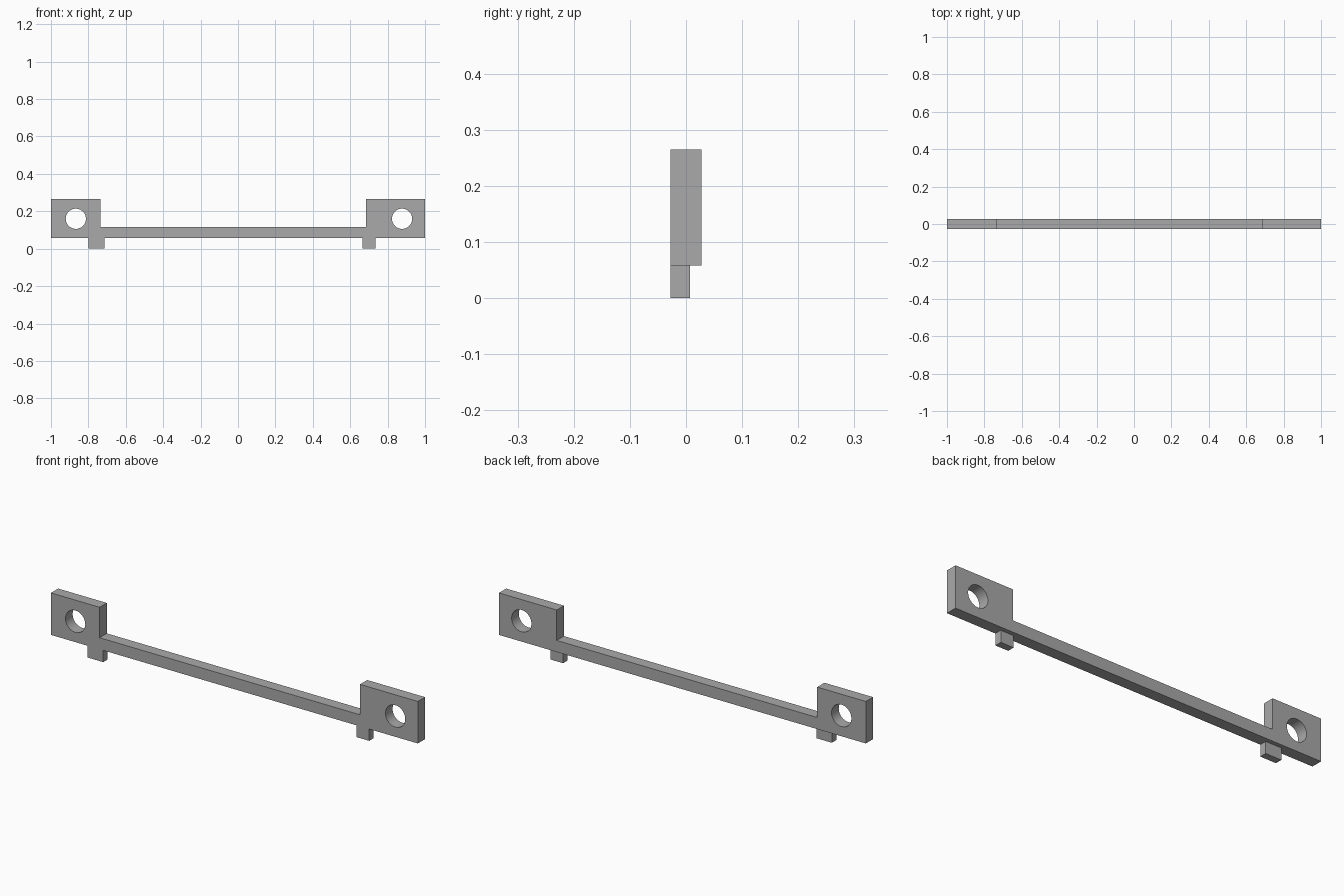
import bpy, bmesh
from math import cos, sin, tau, radians
from mathutils import Matrix

cube = bpy.data.objects.get("Cube")
if cube:
    bpy.data.objects.remove(cube, do_unlink=True)

grey = bpy.data.materials.new("plain grey")
grey.use_nodes = True
grey.diffuse_color = (0.4, 0.4, 0.4, 1)
grey.node_tree.nodes["Principled BSDF"].inputs["Base Color"].default_value = (0.4, 0.4, 0.4, 1)

BASE, BAR_TOP, TOP = 0.058, 0.115, 0.265
FRONT, BACK = -0.028, 0.028


def circle(x, z, radius, sides=48):
    return [(x + radius * cos(tau * i / sides), z + radius * sin(tau * i / sides))
            for i in range(sides)]


def extruded(name, outlines, front, back):
    """Extrude closed x-z outlines along y; inner outlines become holes."""
    curve = bpy.data.curves.new(name, 'CURVE')
    curve.dimensions = '2D'
    curve.fill_mode = 'BOTH'
    curve.extrude = (back - front) / 2
    for outline in outlines:
        spline = curve.splines.new('POLY')
        spline.points.add(len(outline) - 1)
        for point, (x, z) in zip(spline.points, outline):
            point.co = (x, z, 0, 1)
        spline.use_cyclic_u = True
    helper = bpy.data.objects.new(name + " outline", curve)
    bpy.context.collection.objects.link(helper)
    bpy.context.view_layer.update()
    graph = bpy.context.evaluated_depsgraph_get()
    mesh = bpy.data.meshes.new_from_object(helper.evaluated_get(graph))
    bpy.data.objects.remove(helper, do_unlink=True)

    # Stand the profile upright and weld its rims
    mesh.transform(Matrix.Translation((0, (front + back) / 2, 0))
                   @ Matrix.Rotation(radians(90), 4, 'X'))
    bm = bmesh.new()
    bm.from_mesh(mesh)
    bmesh.ops.remove_doubles(bm, verts=bm.verts, dist=0.0001)
    bmesh.ops.recalc_face_normals(bm, faces=bm.faces)
    bm.to_mesh(mesh)
    bm.free()
    mesh.materials.clear()
    mesh.materials.append(grey)
    obj = bpy.data.objects.new(name, mesh)
    bpy.context.collection.objects.link(obj)
    bpy.ops.object.select_all(action='DESELECT')
    obj.select_set(True)
    bpy.context.view_layer.objects.active = obj
    bpy.ops.object.shade_smooth_by_angle(angle=radians(30))
    return obj


# Crossbar with a drilled mounting plate at each end
body = [(-1, BASE), (1, BASE), (1, TOP), (0.685, TOP), (0.685, BAR_TOP),
        (-0.735, BAR_TOP), (-0.735, TOP), (-1, TOP)]
extruded("mounting_bar", [body, circle(-0.867, 0.16, 0.054), circle(0.877, 0.16, 0.054)],
         FRONT, BACK)

# Locating tabs below the bar, flush with the front
for name, x0, x1 in (("right_tab", -0.8, -0.715), ("left_tab", 0.665, 0.735)):
    extruded(name, [[(x0, 0), (x1, 0), (x1, BASE), (x0, BASE)]], FRONT, 0.007)
